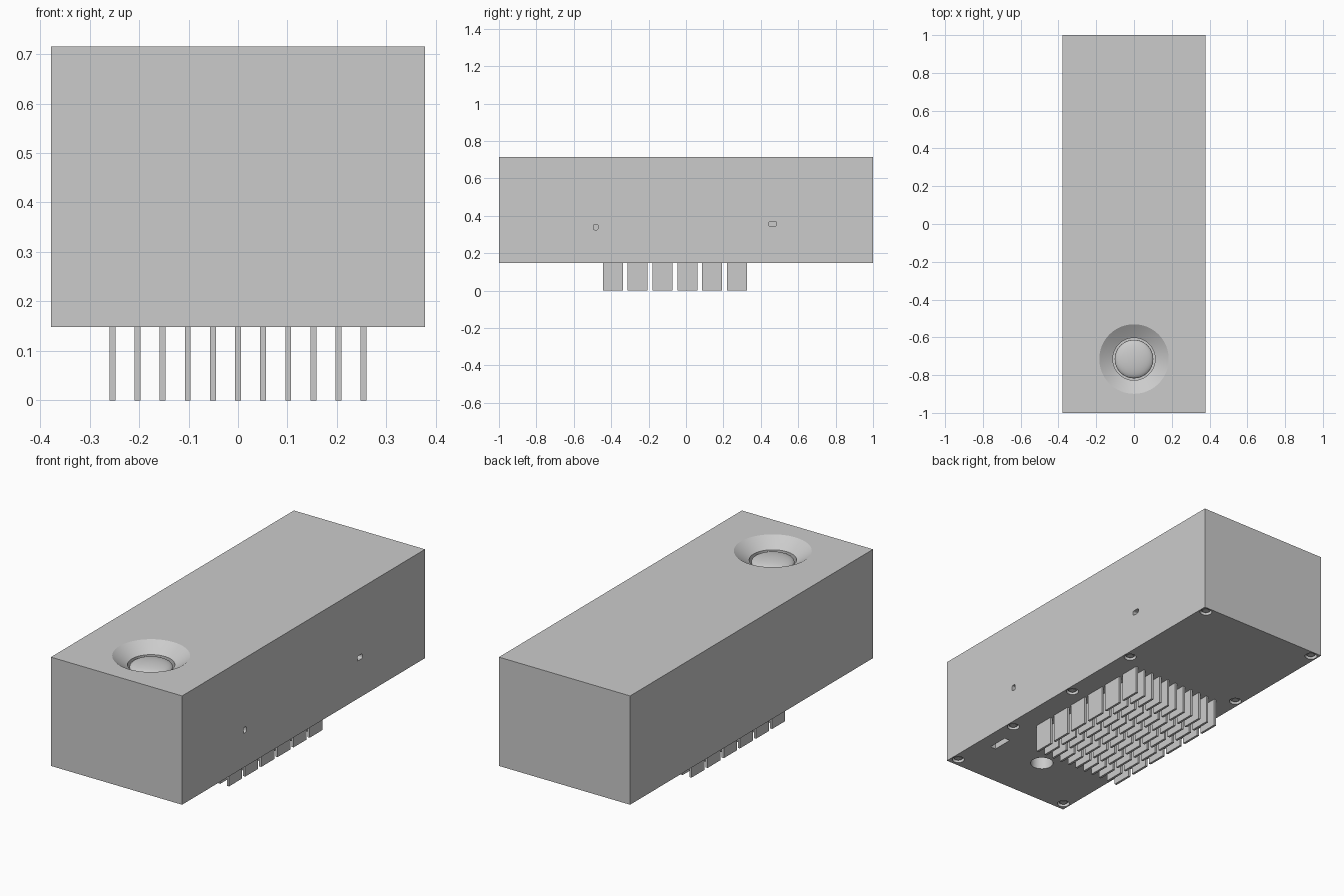
import bpy, bmesh, math
from mathutils import Matrix, Vector

if "Cube" in bpy.data.objects:
    bpy.data.objects.remove(bpy.data.objects["Cube"])

Z0, Z1 = 0.148, 0.715      # underside and top of the housing
LENS = (0, -0.715)         # centre of the lens opening


def add_box(bm, lo, hi):
    lo, hi = Vector(lo), Vector(hi)
    m = Matrix.Translation((lo + hi) / 2) @ Matrix.Diagonal((*(hi - lo), 1))
    return bmesh.ops.create_cube(bm, size=1, matrix=m)["verts"]


def add_lathe(bm, profile, at, n):
    """Closed solid turned about z; profile starts and ends on the axis."""
    rings = []
    for r, z in profile:
        if r == 0:
            rings.append([bm.verts.new((*at, z))])
        else:
            rings.append([bm.verts.new((at[0] + r * math.cos(2 * math.pi * i / n),
                                        at[1] + r * math.sin(2 * math.pi * i / n), z))
                          for i in range(n)])
    for a, b in zip(rings, rings[1:]):
        for i in range(n):
            j = (i + 1) % n
            quad = [a[i % len(a)], a[j % len(a)], b[j % len(b)], b[i % len(b)]]
            bm.faces.new(list(dict.fromkeys(quad)))


def add_side_slot(bm, y, z, w, h, r):
    """Rounded port cutter in the right wall."""
    verts = add_box(bm, (0.35, y - w / 2, z - h / 2), (0.45, y + w / 2, z + h / 2))
    edges = {e for v in verts for e in v.link_edges
             if abs(e.verts[0].co.x - e.verts[1].co.x) > 0.01}
    bmesh.ops.bevel(bm, geom=list(edges), offset=r, segments=4,
                    affect='EDGES', profile=0.5)


def finish(name, bm, smooth=False):
    bmesh.ops.recalc_face_normals(bm, faces=bm.faces[:])
    mesh = bpy.data.meshes.new(name)
    bm.to_mesh(mesh)
    bm.free()
    ob = bpy.data.objects.new(name, mesh)
    bpy.context.collection.objects.link(ob)
    if smooth:
        smooth_by_angle(ob)
    return ob


def smooth_by_angle(ob):
    bpy.ops.object.select_all(action='DESELECT')
    ob.select_set(True)
    bpy.context.view_layer.objects.active = ob
    bpy.ops.object.shade_smooth_by_angle(angle=math.radians(25))


# Screw positions on the underside, in two mirrored rows
screws = [(s * 0.342, y) for s in (-1, 1) for y in (-0.955, -0.528, -0.07, 0.378, 0.965)]

# Housing block
bm = bmesh.new()
add_box(bm, (-0.378, -1, Z0), (0.378, 1, Z1))
housing = finish("housing", bm)

# Cutters: lens recess, sensor hole, slot, screw holes, side ports
bm = bmesh.new()
add_lathe(bm, [(0, 0.62), (0.112, 0.62), (0.112, 0.668), (0.12, 0.672),
               (0.184, Z1), (0.184, Z1 + 0.05), (0, Z1 + 0.05)], LENS, 64)
add_lathe(bm, [(0, Z0 - 0.05), (0.056, Z0 - 0.05), (0.056, Z0 + 0.1), (0, Z0 + 0.1)], LENS, 48)
add_box(bm, (0.268, -0.755, Z0 - 0.05), (0.3, -0.645, Z0 + 0.03))
for p in screws:
    add_lathe(bm, [(0, Z0 - 0.05), (0.03, Z0 - 0.05), (0.03, Z0 + 0.02), (0, Z0 + 0.02)], p, 32)
add_side_slot(bm, -0.483, 0.34, 0.024, 0.03, 0.008)
add_side_slot(bm, 0.463, 0.357, 0.042, 0.025, 0.008)
cutter = finish("cutter", bm)
cutter.hide_render = True

mod = housing.modifiers.new("openings", 'BOOLEAN')
mod.operation = 'DIFFERENCE'
mod.solver = 'EXACT'
mod.object = cutter
bpy.context.view_layer.objects.active = housing
bpy.ops.object.modifier_apply(modifier=mod.name)
bpy.data.objects.remove(cutter)
smooth_by_angle(housing)

# Domed lens sitting in the recess
dome = [(0.102 * math.cos(a), 0.657 + 0.027 * math.sin(a))
        for a in (math.radians(10 * i) for i in range(9))]
bm = bmesh.new()
add_lathe(bm, [(0, 0.61), (0.102, 0.61)] + dome + [(0, 0.684)], LENS, 64)
finish("lens", bm, True)

# Screw heads set into the underside
bm = bmesh.new()
for p in screws:
    add_lathe(bm, [(0, Z0 + 0.03), (0.023, Z0 + 0.03), (0.023, Z0 + 0.01),
                   (0.018, Z0 + 0.006), (0, Z0 + 0.006)], p, 32)
finish("screw_heads", bm, True)

# Heat sink: 11 x 6 grid of thin plates under the housing
bm = bmesh.new()
for col in range(11):
    x = (col - 5) * 0.0508
    for row in range(6):
        y = -0.445 + row * 0.1328
        add_box(bm, (x - 0.006, y, 0), (x + 0.006, y + 0.107, Z0))
finish("heat_sink_fins", bm)
